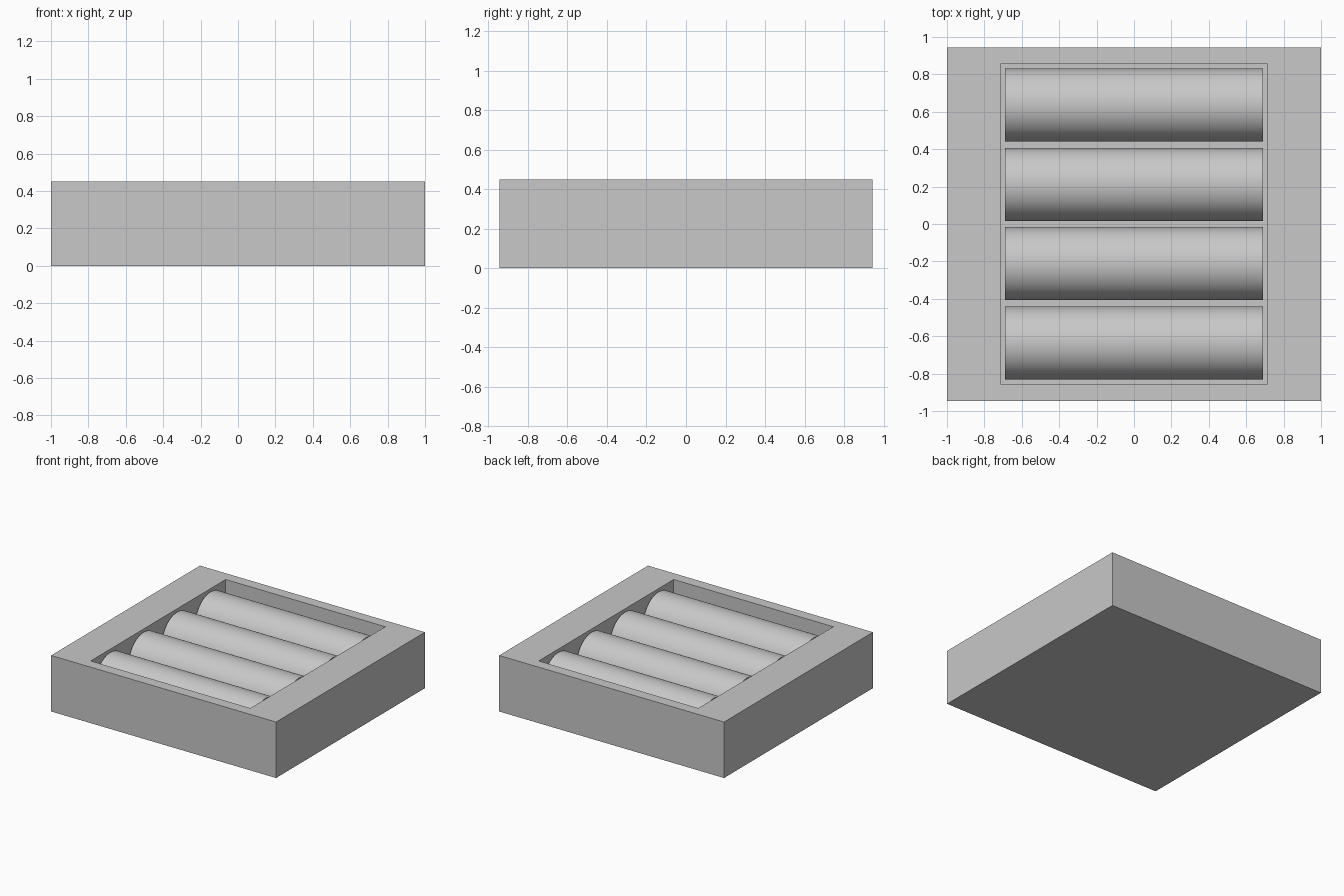
import bpy, bmesh
from math import pi
from mathutils import Matrix, Vector

if "Cube" in bpy.data.objects:
    bpy.data.objects.remove(bpy.data.objects["Cube"])

grey = bpy.data.materials.new("light_grey")
grey.use_nodes = True
colour = (0.58, 0.58, 0.58, 1)
grey.diffuse_color = colour
grey.node_tree.nodes["Principled BSDF"].inputs["Base Color"].default_value = colour

WIDTH, DEPTH, HEIGHT = 2.0, 1.89, 0.45
POCKET_X, POCKET_Y, FLOOR = 0.71, 0.857, 0.05
RADIUS, LENGTH, SPACING = 0.195, 1.38, 0.424


def add_object(name, bm):
    mesh = bpy.data.meshes.new(name)
    bm.to_mesh(mesh)
    bm.free()
    mesh.materials.append(grey)
    obj = bpy.data.objects.new(name, mesh)
    bpy.context.collection.objects.link(obj)
    return obj


# Tray: a block whose top face is inset and pushed down into a pocket
bm = bmesh.new()
bmesh.ops.create_cube(bm, size=1, matrix=Matrix.Translation((0, 0, HEIGHT / 2))
                      @ Matrix.Diagonal((WIDTH, DEPTH, HEIGHT, 1)))
top = max(bm.faces, key=lambda f: f.calc_center_median().z)
bmesh.ops.inset_individual(bm, faces=[top], thickness=0.1)
for v in top.verts:
    v.co.x = POCKET_X if v.co.x > 0 else -POCKET_X
    v.co.y = POCKET_Y if v.co.y > 0 else -POCKET_Y
rim = top.verts[:]
floor = bmesh.ops.extrude_discrete_faces(bm, faces=[top])["faces"][0]
bmesh.ops.translate(bm, verts=floor.verts[:], vec=Vector((0, 0, FLOOR - HEIGHT)))
bmesh.ops.recalc_face_normals(bm, faces=bm.faces[:])
add_object("tray", bm)

# Rollers: four cylinders lying side by side on the pocket floor
for i in range(4):
    bm = bmesh.new()
    place = (Matrix.Translation((0, (i - 1.5) * SPACING, FLOOR + RADIUS))
             @ Matrix.Rotation(pi / 2, 4, "Y"))
    bmesh.ops.create_cone(bm, cap_ends=True, segments=64, radius1=RADIUS,
                          radius2=RADIUS, depth=LENGTH, matrix=place)
    roller = add_object(f"roller_{i + 1}", bm)
    bpy.ops.object.select_all(action="DESELECT")
    roller.select_set(True)
    bpy.context.view_layer.objects.active = roller
    bpy.ops.object.shade_smooth_by_angle()
